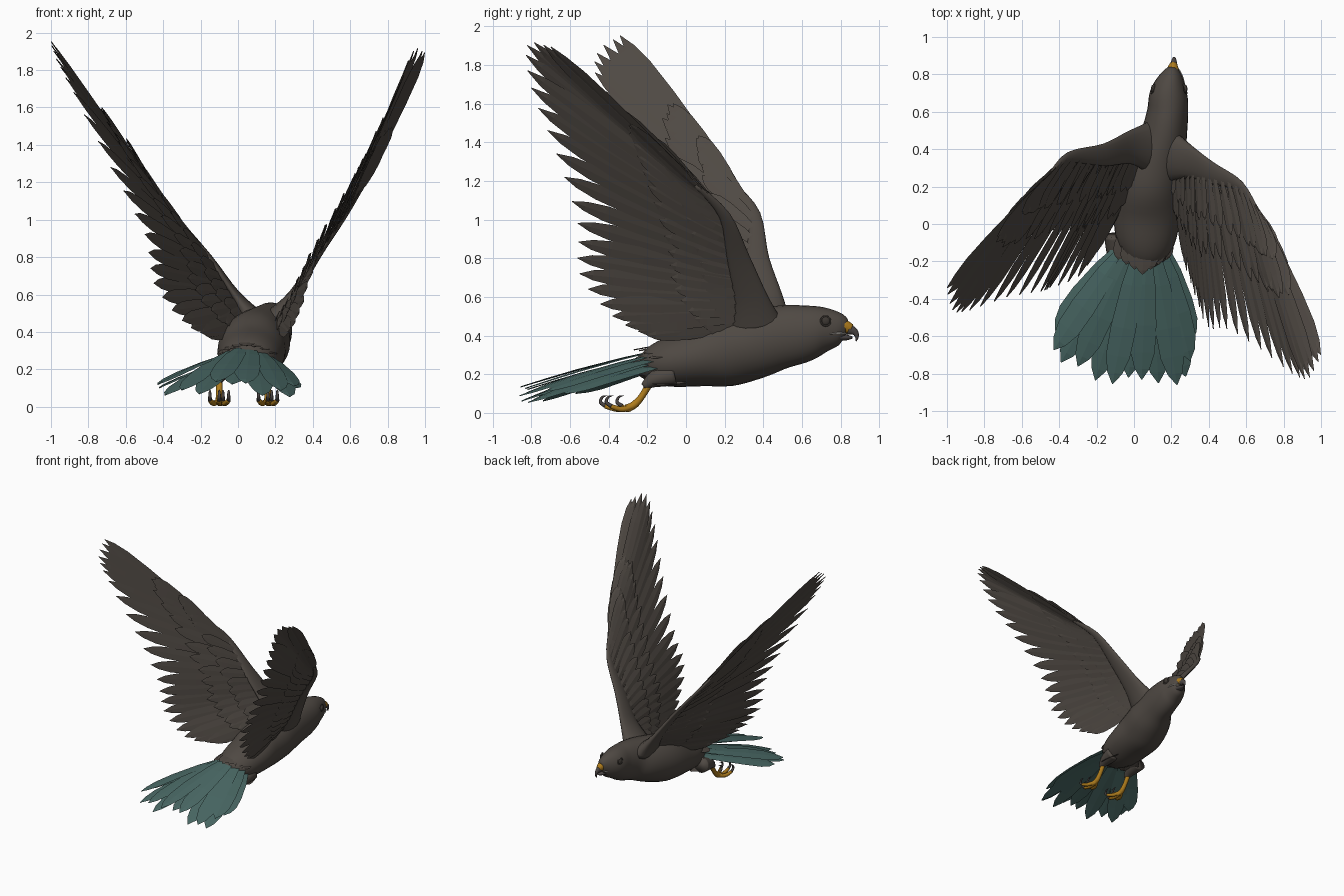
import bpy, bmesh, math
from mathutils import Vector

if "Cube" in bpy.data.objects:
    bpy.data.objects.remove(bpy.data.objects["Cube"])


def material(name, rgb):
    m = bpy.data.materials.new(name)
    m.use_nodes = True
    m.diffuse_color = (*rgb, 1)
    bsdf = m.node_tree.nodes["Principled BSDF"]
    bsdf.inputs["Base Color"].default_value = (*rgb, 1)
    bsdf.inputs["Roughness"].default_value = 0.8
    return m


PLUMAGE = material("grey brown plumage", (.078, .066, .056))
TEAL = material("teal tail", (.065, .135, .125))
ORANGE = material("orange skin", (.42, .2, .012))
HORN = material("dark horn", (.07, .06, .058))
PALE = material("pale mouth", (.4, .38, .35))
EYE = material("dark eye", (.045, .038, .032))


def finish(name, bm, mat, smooth=True):
    bmesh.ops.recalc_face_normals(bm, faces=bm.faces)
    mesh = bpy.data.meshes.new(name)
    bm.to_mesh(mesh)
    bm.free()
    mesh.materials.append(mat)
    ob = bpy.data.objects.new(name, mesh)
    bpy.context.collection.objects.link(ob)
    for p in mesh.polygons:
        p.use_smooth = smooth
    return ob


def spline(pts, t):
    """Point on a Catmull-Rom curve through tuples, t from 0 to 1."""
    n = len(pts) - 1
    s = min(max(t, 0), 1) * n
    i = min(int(s), n - 1)
    f = s - i
    a, b, c, d = (pts[min(max(k, 0), n)] for k in range(i - 1, i + 3))
    return [q + f / 2 * (r - p + f * (2 * p - 5 * q + 4 * r - s + f * (3 * (q - r) + s - p)))
            for p, q, r, s in zip(a, b, c, d)]


def loft(name, stations, mat, side=(1, 0, 0), sides=20, steps=4):
    """Tube through stations of x, y, z, half width, half height."""
    bm = bmesh.new()
    count = (len(stations) - 1) * steps
    rings = []
    for i in range(count + 1):
        t = i / count
        x, y, z, a, b = spline(stations, t)
        tangent = Vector(spline(stations, t + .01)[:3]) - Vector(spline(stations, t - .01)[:3])
        tangent.normalize()
        u = Vector(side)
        u = (u - tangent * u.dot(tangent)).normalized()
        v = u.cross(tangent)
        ring = []
        for k in range(sides):
            ang = math.tau * k / sides
            ring.append(bm.verts.new(Vector((x, y, z)) + u * a * math.cos(ang) + v * b * math.sin(ang)))
        rings.append(ring)
    for r, s in zip(rings, rings[1:]):
        for k in range(sides):
            j = (k + 1) % sides
            bm.faces.new((r[k], r[j], s[j], s[k]))
    bm.faces.new(rings[0])
    bm.faces.new(rings[-1])
    return finish(name, bm, mat)


VANE = [(0, .3), (.3, .8), (.6, 1), (.8, .95), (.92, .6), (1, .04)]


def feather(bm, root, tip, span, half, bend=0):
    """Thin lance-shaped vane with a slight midrib, widened along span."""
    axis = tip - root
    normal = axis.cross(span).normalized()
    across = normal.cross(axis).normalized()
    rings = []
    for f, w in VANE:
        c = root + axis * f + normal * bend * math.sin(math.pi * f)
        offsets = (across * half * w, normal * .004, -across * half * w, -normal * .002)
        rings.append([bm.verts.new(c + o) for o in offsets])
    for r, s in zip(rings, rings[1:]):
        for k in range(4):
            j = (k + 1) % 4
            bm.faces.new((r[k], r[j], s[j], s[k]))
    bm.faces.new(rings[0])
    bm.faces.new(rings[-1])


# Body, neck and head in one loft
loft("body", [
    (.03, -.27, .26, .02, .02), (.045, -.2, .25, .1, .085), (.06, -.1, .26, .155, .125),
    (.07, .05, .285, .18, .15), (.08, .2, .32, .18, .185), (.12, .35, .355, .165, .18),
    (.16, .48, .39, .125, .165), (.18, .6, .41, .11, .15), (.185, .7, .43, .1, .122),
    (.2, .79, .435, .062, .086), (.206, .83, .43, .03, .05)], PLUMAGE, sides=28)

# Beak
loft("cere", [(.202, .77, .445, .055, .035), (.207, .82, .447, .036, .034),
              (.212, .855, .432, .02, .026)], ORANGE, sides=14)
loft("beak_hook", [(.211, .845, .432, .023, .028), (.214, .873, .418, .014, .018),
                   (.215, .884, .395, .008, .01), (.215, .88, .37, .002, .002)], HORN, sides=12)
loft("lower_beak", [(.203, .79, .392, .04, .02), (.208, .835, .39, .024, .014),
                    (.211, .86, .39, .008, .006)], HORN, sides=12)

# Eyes with raised lids, and mouth corners
for label, sgn in (("left", 1), ("right", -1)):
    centre = Vector((.188 + sgn * .086, .722, .475))
    bm = bmesh.new()
    bmesh.ops.create_uvsphere(bm, u_segments=16, v_segments=10, radius=.023)
    bmesh.ops.scale(bm, vec=(.5, 1, 1), verts=bm.verts)
    bmesh.ops.translate(bm, vec=centre, verts=bm.verts)
    finish(label + "_eye", bm, EYE)
    bpy.ops.mesh.primitive_torus_add(major_radius=.025, minor_radius=.005, major_segments=20,
                                     minor_segments=6, location=centre,
                                     rotation=(0, math.pi / 2 - sgn * .1, sgn * .25))
    lid = bpy.context.object
    lid.name = label + "_eyelid"
    lid.data.materials.append(PLUMAGE)
    loft(label + "_mouth_corner", [(.195 + sgn * .076, .745, .408, .003, .002),
                                   (.2 + sgn * .058, .79, .413, .004, .005),
                                   (.207 + sgn * .03, .83, .41, .004, .004)], PALE, sides=8)

# Wings: arm stations from shoulder to hand, feather tips from body outwards
WINGS = {
    "left": (
        [(.2, .36, .46, .14, .07), (.3, .33, .6, .09, .03), (.42, .27, .8, .06, .02),
         (.57, .2, 1.02, .03, .014), (.67, .05, 1.18, .012, .008)],
        [(.27, -.2, .4), (.33, -.38, .5), (.4, -.55, .72), (.5, -.56, .98),
         (.68, -.67, 1.34), (.85, -.8, 1.68), (.94, -.82, 1.9), (1, -.7, 1.89)], 1),
    "right": (
        [(.08, .41, .46, .14, .07), (-.02, .41, .6, .09, .03), (-.16, .37, .8, .06, .02),
         (-.35, .355, 1.03, .03, .014), (-.45, .26, 1.17, .012, .008)],
        [(-.17, -.1, .38), (-.3, -.28, .46), (-.45, -.34, .66), (-.5, -.36, .92),
         (-.68, -.39, 1.28), (-.88, -.46, 1.68), (-.97, -.46, 1.86), (-1, -.34, 1.95)], -1),
}
# Feather rows: name, count, share of full length, half width, lift off the wing
ROWS = [("flight_feathers", 22, 1, .046, 0), ("long_coverts", 20, .56, .042, .018),
        ("short_coverts", 18, .33, .04, .03)]

for label, (arm, tips, sgn) in WINGS.items():
    loft(label + "_wing_arm", arm, PLUMAGE, side=(0, 1, 0), sides=16)
    for row, count, share, half, lift in ROWS:
        bm = bmesh.new()
        for i in range(count):
            t = i / (count - 1)
            root = Vector(spline(arm, t)[:3])
            tip = Vector(spline(tips, t))
            span = Vector(spline(tips, t + .13)) - Vector(spline(tips, t - .13))
            up = (tip - root).cross(span).normalized()
            if up.x * sgn > 0:
                up = -up
            shift = up * (lift + .003 * (i % 2))
            end = root.lerp(tip, share * (1 - .04 * (i % 2) * (share < 1)))
            feather(bm, root + shift * .3, end + shift, span, half)
            # matching covert on the underside
            if lift:
                feather(bm, root - shift * .2, root.lerp(tip, share * .8) - up * .006, span, half)
        finish(label + "_wing_" + row, bm, PLUMAGE, False)

# Tail fan
TAIL = [(-.42, -.57, .1), (-.42, -.72, .07), (-.3, -.76, .05), (-.16, -.86, .08),
        (-.03, -.82, .12), (.08, -.84, .07), (.23, -.86, .05), (.29, -.78, .06), (.31, -.63, .1)]
bm = bmesh.new()
for i in range(13):
    t = i / 12
    layer = .025 * (i % 2)
    root = Vector((-.05 + .2 * t, -.1, .25 + .06 * math.sin(math.pi * t) + layer))
    tip = Vector(spline(TAIL, t)) + Vector((0, 0, layer * 1.5))
    feather(bm, root, tip, Vector((1, 0, .35 - .7 * t)), .068, .012)
finish("tail_feathers", bm, TEAL, False)

# Rump and undertail feathers overlapping the tail
bm = bmesh.new()
for i in range(7):
    s = i / 3 - 1
    drop = .04 * s * s
    for top, low in ((.375, .325), (.2, .2)):
        feather(bm, Vector((.06 + .1 * s, 0, top - drop)),
                Vector((.045 + .13 * s, -.27 + .08 * abs(s), low - drop)), Vector((1, 0, -.4 * s)), .042)
finish("rump_feathers", bm, PLUMAGE, False)

# Legs, toes and claws trailing under the tail
for label, x in (("left", .16), ("right", -.1)):
    loft(label + "_thigh", [(x, -.06, .2, .06, .06), (x, -.16, .175, .045, .045),
                            (x, -.22, .135, .018, .018)], PLUMAGE, sides=14)
    loft(label + "_shank", [(x, -.18, .17, .02, .02), (x, -.225, .09, .017, .017),
                            (x, -.27, .04, .02, .02), (x, -.31, .025, .024, .018)], ORANGE, sides=12)
    for i, (dx, reach) in enumerate(((-.05, .1), (0, .13), (.05, .1), (.02, .045))):
        y = -.29 - reach
        toe = [(x, -.27, .035, .014, .014), (x + dx * .6, -.28 - reach / 2, .018, .015, .015),
               (x + dx, y, .035, .012, .012)]
        loft(f"{label}_toe_{i}", toe, ORANGE, sides=10)
        claw = [(x + dx, y + .005, .035, .011, .011), (x + dx, y - .022, .055, .009, .009),
                (x + dx, y - .012, .082, .006, .006), (x + dx, y + .015, .09, .001, .001)]
        loft(f"{label}_claw_{i}", claw, HORN, sides=8)
